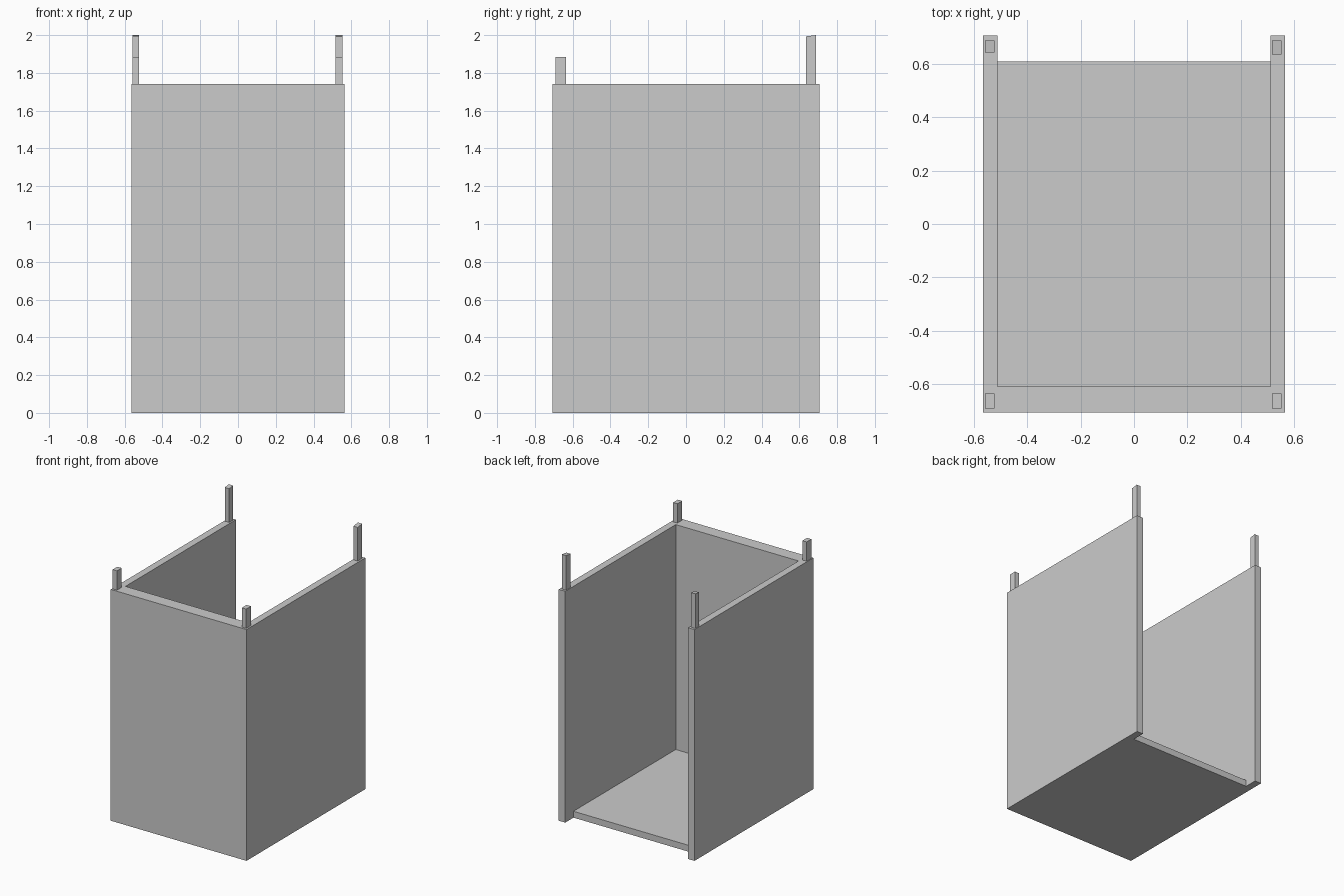
import bpy, bmesh

if "Cube" in bpy.data.objects:
    bpy.data.objects.remove(bpy.data.objects["Cube"])

W, D, H = 0.565, 0.706, 1.74      # half width, half depth, wall height
IN_X, IN_Y = 0.511, 0.608         # inner half width, inner half depth
FLOOR_T = 0.048


def prism(name, outline, z0, z1, slope=0.0):
    """Extrude a plan outline upwards; slope lowers the top edge facing the front."""
    bm = bmesh.new()
    face = bm.faces.new([bm.verts.new((x, y, z0)) for x, y in outline])
    top = bmesh.ops.extrude_face_region(bm, geom=[face])["geom"]
    y_back = max(y for _, y in outline)
    for v in top:
        if isinstance(v, bmesh.types.BMVert):
            v.co.z = z1 - slope * (y_back - v.co.y)
    bmesh.ops.recalc_face_normals(bm, faces=bm.faces)
    mesh = bpy.data.meshes.new(name)
    bm.to_mesh(mesh)
    bm.free()
    obj = bpy.data.objects.new(name, mesh)
    bpy.context.collection.objects.link(obj)
    return obj


def rect(x0, x1, y0, y1):
    return [(x0, y0), (x1, y0), (x1, y1), (x0, y1)]


# U-shaped walls, open at the back
prism("walls", [(-W, -D), (W, -D), (W, D), (IN_X, D), (IN_X, -IN_Y),
                (-IN_X, -IN_Y), (-IN_X, D), (-W, D)], 0, H)

# Floor slab, stopping short of the wall ends
prism("floor", rect(-IN_X, IN_X, -IN_Y, IN_Y), 0, FLOOR_T)

# Corner posts: short at the front, tall with sloped tops at the back
for side, x0, x1, back_y in (("left", -0.559, -0.523, 0.642),
                             ("right", 0.516, 0.552, 0.634)):
    prism(f"front_post_{side}", rect(x0, x1, -0.691, -0.635), H, 1.885)
    prism(f"back_post_{side}", rect(x0, x1, back_y, 0.688), H, 2.0, 0.13)
